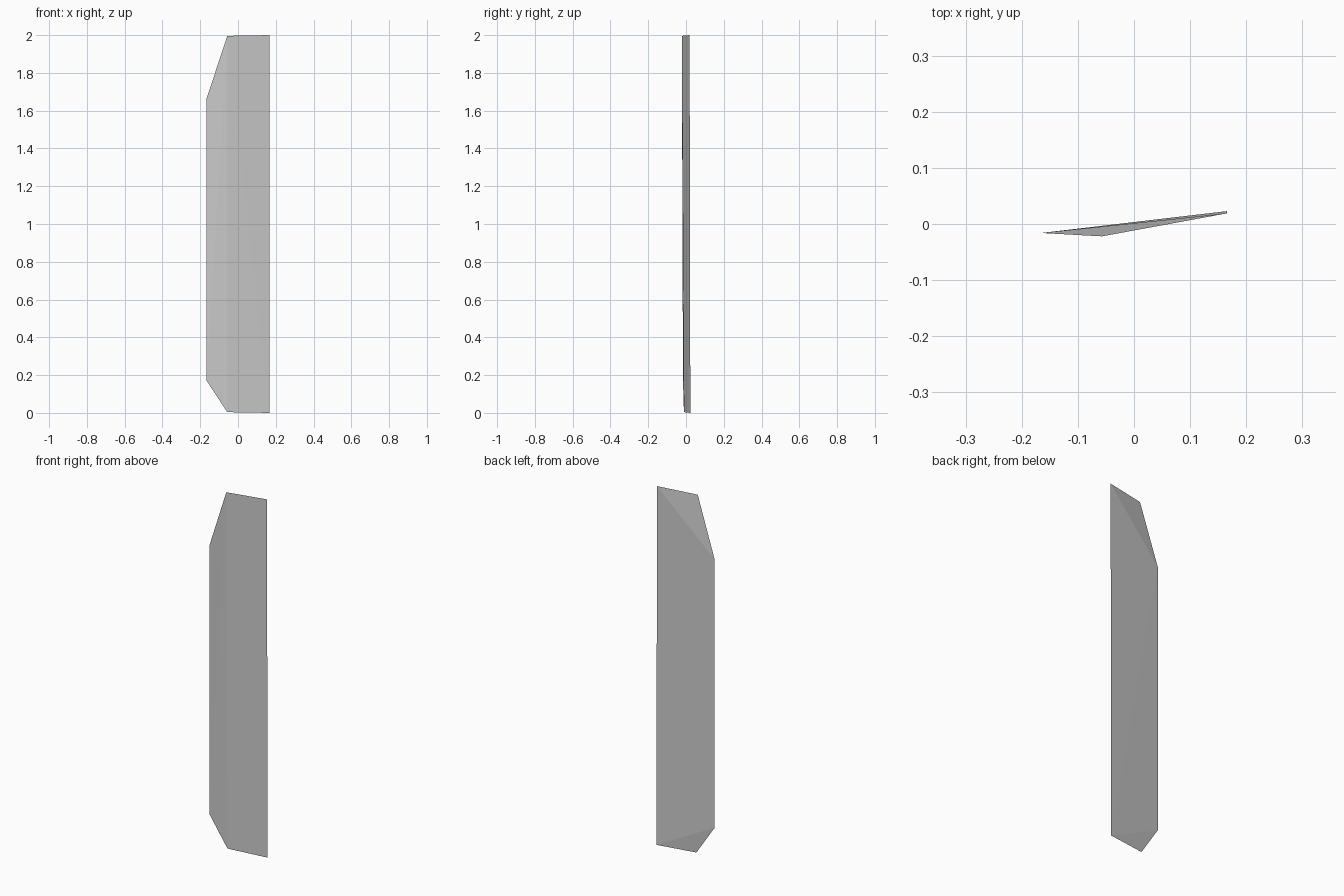
import bpy
import bmesh

if "Cube" in bpy.data.objects:
    bpy.data.objects.remove(bpy.data.objects["Cube"])

# Thin tapered plank: clipped corners on the left edge, slight twist along its height
bm = bmesh.new()
left_low, left_high = [bm.verts.new((-0.166, -0.016, z)) for z in (0.17, 1.665)]
ridge_low = bm.verts.new((-0.057, -0.011, 0.004))
ridge_high = bm.verts.new((-0.057, -0.022, 1.996))
right_low = bm.verts.new((0.166, 0.023, 0.0))
right_high = bm.verts.new((0.166, 0.019, 2.0))

faces = [
    # front bevel and front face
    (left_low, ridge_low, ridge_high), (left_low, ridge_high, left_high),
    (ridge_low, right_low, ridge_high), (right_low, right_high, ridge_high),
    # back face
    (left_low, left_high, right_low), (left_high, right_high, right_low),
    # sloped ends
    (left_high, ridge_high, right_high), (left_low, right_low, ridge_low),
]
for f in faces:
    bm.faces.new(f)
bmesh.ops.recalc_face_normals(bm, faces=bm.faces)

mesh = bpy.data.meshes.new("plank")
bm.to_mesh(mesh)
bm.free()
bpy.context.collection.objects.link(bpy.data.objects.new("plank", mesh))
